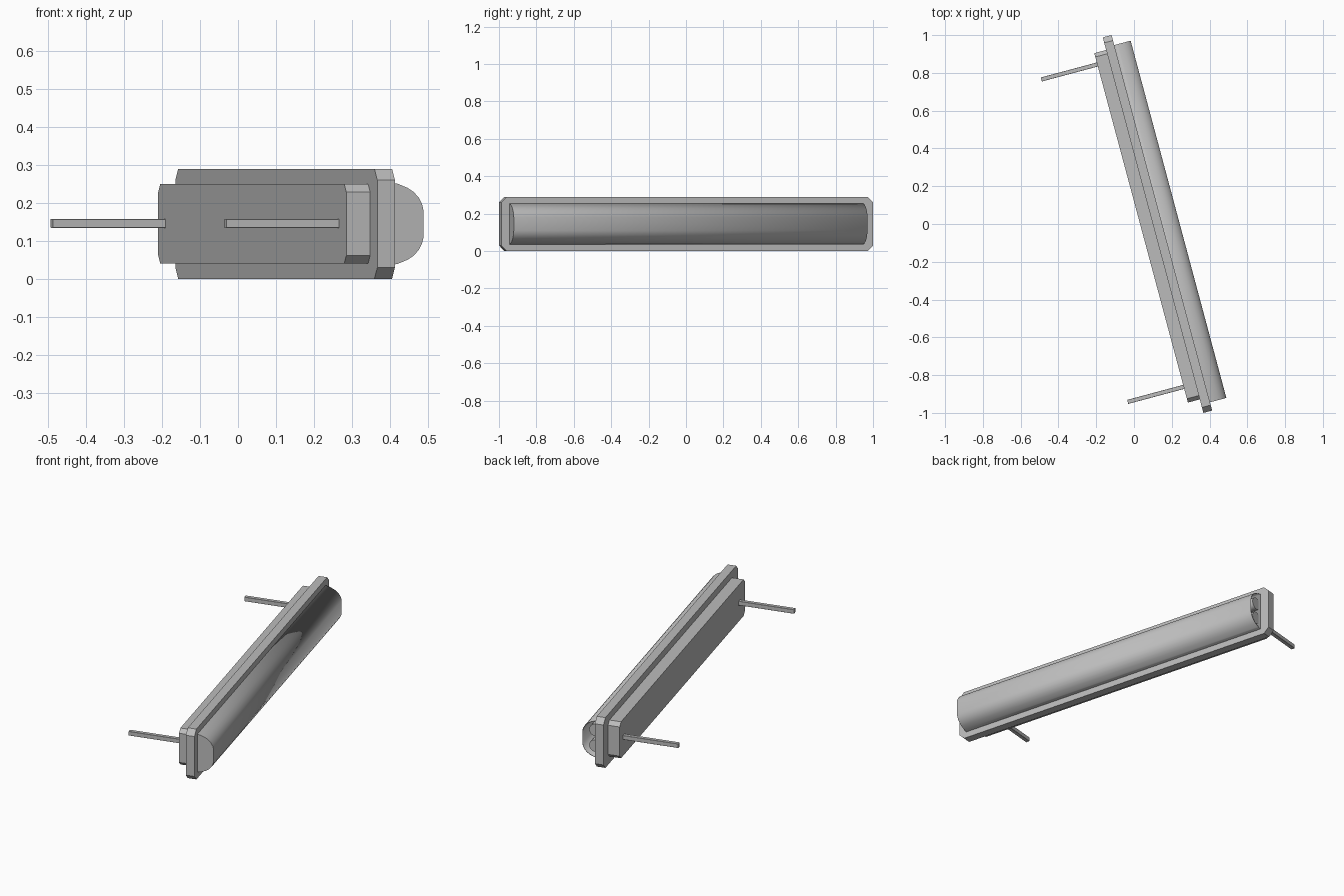
import bpy, bmesh, math

if "Cube" in bpy.data.objects:
    bpy.data.objects.remove(bpy.data.objects["Cube"])

TILT = math.radians(15)   # the whole fixture is turned about z
MID = 0.145               # centre height

grey = bpy.data.materials.new("light_grey")
grey.diffuse_color = (0.5, 0.5, 0.5, 1)
grey.use_nodes = True
grey.node_tree.nodes["Principled BSDF"].inputs["Base Color"].default_value = grey.diffuse_color


def finish(name, bm):
    bmesh.ops.recalc_face_normals(bm, faces=bm.faces[:])
    me = bpy.data.meshes.new(name)
    bm.to_mesh(me)
    bm.free()
    ob = bpy.data.objects.new(name, me)
    ob.rotation_euler.z = TILT
    me.materials.append(grey)
    bpy.context.collection.objects.link(ob)
    return ob


def extrude(name, pts, offset, cap_end=True):
    """Extrude a closed outline by offset; the far cap is optional."""
    bm = bmesh.new()
    a = [bm.verts.new(p) for p in pts]
    b = [bm.verts.new([p[i] + offset[i] for i in range(3)]) for p in pts]
    n = len(pts)
    for i in range(n):
        j = (i + 1) % n
        bm.faces.new((a[i], a[j], b[j], b[i]))
    bm.faces.new(a)
    if cap_end:
        bm.faces.new(b)
    return finish(name, bm)


def plate(name, x0, x1, y0, y1, z0, z1, c):
    """Upright plate with chamfered corners, facing along x."""
    yz = [(y0 + c, z0), (y1 - c, z0), (y1, z0 + c), (y1, z1 - c),
          (y1 - c, z1), (y0 + c, z1), (y0, z1 - c), (y0, z0 + c)]
    return extrude(name, [(x0, y, z) for y, z in yz], (x1 - x0, 0, 0))


# Mounting flange and rear housing
plate("flange", 0.096, 0.144, -1.061, 0.997, 0.0, 0.29, 0.03)
plate("rear_housing", 0.031, 0.097, -0.987, 0.928, 0.04, 0.25, 0.021)

# Rounded lens cover, closed at one end and open at the other
half = [(0.143, 0.11), (0.165, 0.105), (0.19, 0.095), (0.207, 0.084),
        (0.221, 0.069), (0.23, 0.052), (0.234, 0.035)]
section = half + [(x, -z) for x, z in reversed(half)]
lens = extrude("lens_cover", [(x, -1.016, MID + z) for x, z in section],
               (0, 1.958, 0), cap_end=False)
shell = lens.modifiers.new("wall", 'SOLIDIFY')
shell.thickness = 0.003

# Twin lamp tubes inside the cover
tubes = []
for side, s in (("lower", -1), ("upper", 1)):
    ring = [(0.165 + 0.035 * math.cos(k * math.pi / 10), -0.98,
             MID + s * 0.045 + 0.035 * math.sin(k * math.pi / 10)) for k in range(20)]
    tubes.append(extrude(side + "_lamp_tube", ring, (0, 1.91, 0)))

# Mounting pins at the back
for side, y in (("left", 0.866), ("right", -0.901)):
    plate(side + "_mounting_pin", -0.276, 0.04, y - 0.011, y + 0.011,
          MID - 0.011, MID + 0.013, 0.001)

# Smooth shading on the curved parts
bpy.ops.object.select_all(action='DESELECT')
for ob in [lens] + tubes:
    ob.select_set(True)
bpy.context.view_layer.objects.active = lens
bpy.ops.object.shade_smooth_by_angle(angle=math.radians(35))
